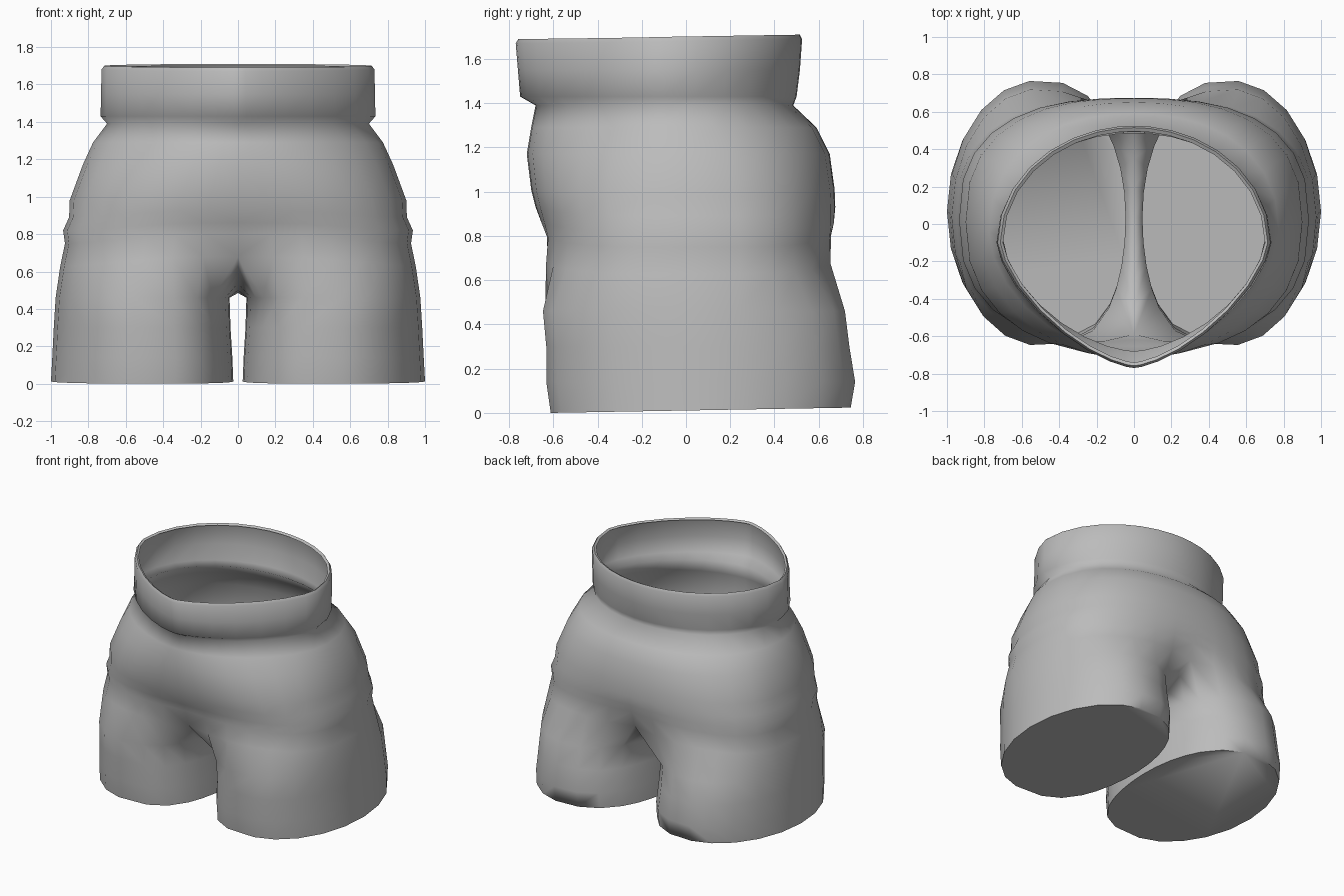
import bpy, bmesh
from math import sin, cos, pi, radians, exp, copysign

cube = bpy.data.objects.get("Cube")
if cube:
    bpy.data.objects.remove(cube)

fabric = bpy.data.materials.new("grey_fabric")
fabric.use_nodes = True
GREY = (0.5, 0.5, 0.5, 1)
fabric.diffuse_color = GREY
fabric.node_tree.nodes["Principled BSDF"].inputs["Base Color"].default_value = GREY

HALF = 17                 # points from front centre to back centre
INNER = 7                 # points along the crotch seam
SPREAD = radians(135)     # part of each leg ring that hangs from the torso
bm = bmesh.new()


def torso_ring(z, width, front, back, mid, front_power, back_power, dent=0, rise=0, tilt=0):
    """Half ring from the front centre, round the side, to the back centre."""
    ring = []
    for i in range(HALF):
        u = 2 * i / (HALF - 1) - 1
        t = copysign(pi / 2 * (1 - (1 - abs(u)) ** 1.25), u)
        s, c = sin(t), max(cos(t), 0)
        power, reach = (back_power, back - mid) if s > 0 else (front_power, mid - front)
        x = width * c ** power if 0 < i < HALF - 1 else 0
        y = mid + copysign(abs(s) ** power, s) * reach
        y *= 1 - dent * exp(-(x / 0.2) ** 2)
        ring.append(bm.verts.new((x, y, z + rise * s ** 4 + tilt * s)))
    return ring


def leg_angles():
    outer = [SPREAD * (2 * i / (HALF - 1) - 1) for i in range(HALF)]
    step = (2 * pi - 2 * SPREAD) / (INNER + 1)
    return outer + [SPREAD + step * (i + 1) for i in range(INNER)]


def leg_ring(z, inner, outer, front, back, tilt=0):
    """Oval, fuller on the inside of the thigh."""
    cx, rx = (inner + outer) / 2, (outer - inner) / 2
    cy, ry = (front + back) / 2, (back - front) / 2
    ring = []
    for a in leg_angles():
        s, c = sin(a), cos(a)
        if c < 0:
            c = -abs(c) ** (0.8 if s > 0 else 0.62)
        ring.append(bm.verts.new((cx + rx * c, cy + ry * s, z + tilt * (1 + s))))
    return ring


def loft(lower, upper, closed=False):
    n = len(lower)
    for i in range(n if closed else n - 1):
        j = (i + 1) % n
        bm.faces.new((lower[i], lower[j], upper[j], upper[i]))


# Hips and waistband, from the hip line up to the turned-in rim
torso = [torso_ring(*r) for r in (
    (0.63, 0.95, -0.655, 0.675, 0.02, 0.76, 0.74, 0.10, 0.05),
    (0.75, 0.925, -0.645, 0.67, 0.02, 0.78, 0.76, 0.04, 0.05),
    (0.82, 0.935, -0.66, 0.675, 0.02, 0.80, 0.77, 0.01, 0.04),
    (0.89, 0.903, -0.68, 0.675, 0.02, 0.82, 0.78, 0, 0.04),
    (0.98, 0.90, -0.70, 0.672, 0.01, 0.85, 0.80, 0, 0.03),
    (1.17, 0.83, -0.72, 0.65, -0.01, 0.98, 0.85),
    (1.29, 0.775, -0.70, 0.59, -0.04, 1.1, 0.9),
    (1.39, 0.70, -0.68, 0.485, -0.08, 1.22, 0.95),
    (1.43, 0.735, -0.75, 0.50, -0.10, 1.3, 1.0),
    (1.55, 0.732, -0.76, 0.515, -0.10, 1.33, 1.0),
    (1.68, 0.73, -0.77, 0.525, -0.10, 1.35, 1.0, 0, 0, 0.01),
    (1.70, 0.715, -0.758, 0.515, -0.10, 1.35, 1.0, 0, 0, 0.01),
    (1.69, 0.70, -0.74, 0.495, -0.10, 1.35, 1.0, 0, 0, 0.01),
)]
for lower, upper in zip(torso, torso[1:]):
    loft(lower, upper)

# Crotch seam, a saddle from the back centre to the front centre
seam = []
for a in leg_angles()[HALF:]:
    y = 0.85 * sin(a)
    seam.append(bm.verts.new((0, y + 0.03, 0.485 + 0.5 * y * y)))

# Leg, from the hip line down to the closed hem
leg = [torso[0] + seam] + [leg_ring(*r) for r in (
    (0.46, 0.045, 0.975, -0.65, 0.722),
    (0.30, 0.04, 0.985, -0.635, 0.742),
    (0.14, 0.03, 0.993, -0.635, 0.768),
    (0.0, 0.025, 1.0, -0.615, 0.748, 0.012),
)]
for upper, lower in zip(leg, leg[1:]):
    loft(lower, upper, closed=True)
bm.faces.new(list(reversed(leg[-1])))

mesh = bpy.data.meshes.new("shorts")
bm.to_mesh(mesh)
bm.free()
mesh.materials.append(fabric)
shorts = bpy.data.objects.new("shorts", mesh)
bpy.context.collection.objects.link(shorts)

# Other half
mirror = shorts.modifiers.new("mirror", 'MIRROR')
mirror.use_axis[0] = True
mirror.use_clip = True
mirror.merge_threshold = 0.001

bpy.ops.object.select_all(action='DESELECT')
shorts.select_set(True)
bpy.context.view_layer.objects.active = shorts
bpy.ops.object.shade_smooth_by_angle(angle=radians(80))
